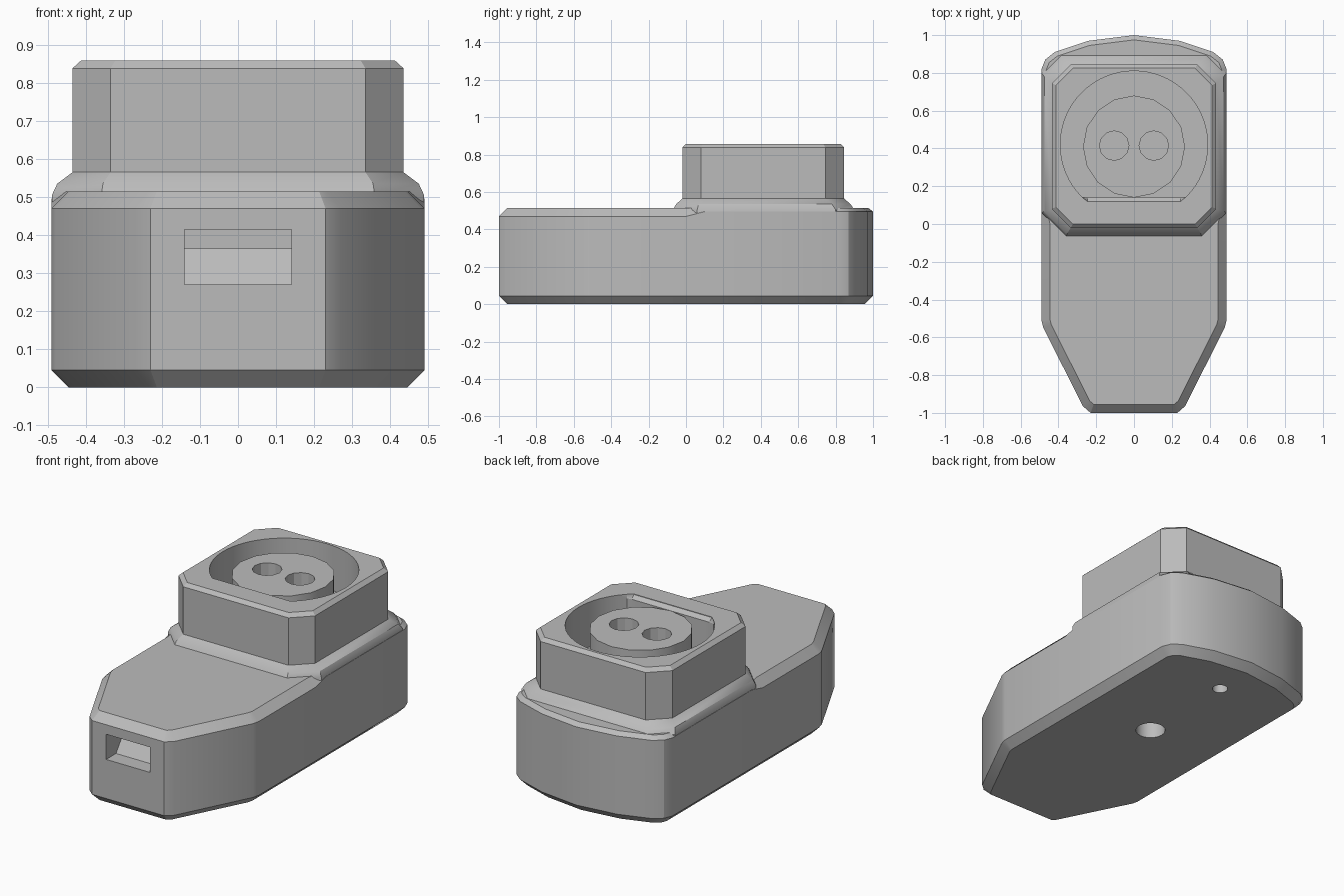
import bpy, bmesh, math
from mathutils import Vector

cube = bpy.data.objects.get("Cube")
if cube:
    bpy.data.objects.remove(cube, do_unlink=True)

grey = bpy.data.materials.new("plastic_grey")
grey.use_nodes = True
grey.diffuse_color = (0.5, 0.5, 0.5, 1)
grey.node_tree.nodes["Principled BSDF"].inputs["Base Color"].default_value = (0.5, 0.5, 0.5, 1)


def loft(name, rings):
    """Closed solid through rings of equal point count."""
    bm = bmesh.new()
    loops = [[bm.verts.new(p) for p in ring] for ring in rings]
    n = len(loops[0])
    for a, b in zip(loops, loops[1:]):
        for i in range(n):
            j = (i + 1) % n
            bm.faces.new((a[i], a[j], b[j], b[i]))
    bm.faces.new(loops[0][::-1])
    bm.faces.new(loops[-1])
    bmesh.ops.recalc_face_normals(bm, faces=bm.faces)
    mesh = bpy.data.meshes.new(name)
    bm.to_mesh(mesh)
    bm.free()
    mesh.materials.append(grey)
    obj = bpy.data.objects.new(name, mesh)
    bpy.context.collection.objects.link(obj)
    return obj


def at(points, z):
    return [(x, y, z) for x, y in points]


def circle(x, y, r, n):
    turn = 2 * math.pi / n
    return [(x + r * math.cos(i * turn), y + r * math.sin(i * turn)) for i in range(n)]


def cylinder(name, x, y, r, z0, z1, n):
    pts = circle(x, y, r, n)
    return loft(name, [at(pts, z0), at(pts, z1)])


def inset(points, amount):
    """Mitred inset of a counter-clockwise outline; amount depends on y."""
    out = []
    for i, p in enumerate(points):
        p, a, b = Vector(p), Vector(points[i - 1]), Vector(points[(i + 1) % len(points)])
        d1, d2 = (p - a).normalized(), (b - p).normalized()
        n1, n2 = Vector((-d1.y, d1.x)), Vector((-d2.y, d2.x))
        out.append(tuple(p + (n1 + n2) * amount(p.y) / (1 + n1.dot(n2))))
    return out


def octagon(hx, y0, y1, front, back):
    """Rectangle with cut corners, counter-clockwise from the front."""
    half = [(hx - front, y0), (hx, y0 + front), (hx, y1 - back), (hx - back, y1)]
    return half + [(-x, y) for x, y in half[::-1]]


def select(obj):
    bpy.ops.object.select_all(action="DESELECT")
    obj.select_set(True)
    bpy.context.view_layer.objects.active = obj


def cut(obj, cutter):
    cutter.hide_render = True
    mod = obj.modifiers.new("cut", "BOOLEAN")
    mod.operation, mod.solver, mod.object = "DIFFERENCE", "EXACT", cutter
    select(obj)
    bpy.ops.object.modifier_apply(modifier=mod.name)
    bpy.data.objects.remove(cutter, do_unlink=True)


# Main body: tapered front, bowed back, chamfered top and bottom
side = [(.23, -1), (.27, -.965), (.48, -.55), (.49, -.51), (.49, 0), (.49, .1),
        (.49, .82), (.47, .87), (.42, .91), (.24, .97), (0, 1)]
outline = side + [(-x, y) for x, y in side[-2::-1]]
shoulder = [(x, y, .47 if y < .05 else .495) for x, y in outline]
body = loft("body", [
    at(inset(outline, lambda y: .045), 0),
    at(outline, .045),
    shoulder,
    at(inset(outline, lambda y: .045 if y < .05 else .025), .515)])

# Port in the front face with a ramp inside
port = [(-1.1, .27), (-.91, .27), (-.84, .365), (-.8, .365), (-.8, .415), (-1.1, .415)]
cut(body, loft("port_cutter", [[(x, y, z) for y, z in port] for x in (-.14, .14)]))

# Round holes in the underside
for y, r in ((.14, .08), (.73, .042)):
    cut(body, cylinder("hole_cutter", 0, y, r, -.1, .22, 20))

# Sloped collar between body and raised block
collar = loft("collar", [
    at(octagon(.489, -.07, .9, .13, .1), .45),
    at(octagon(.489, -.07, .9, .13, .1), .505),
    at(octagon(.475, -.053, .88, .12, .1), .535),
    at(octagon(.435, -.02, .845, .1, .1), .565)])

# Raised block with cut corners
block = loft("raised_block", [
    at(octagon(.435, -.02, .845, .1, .1), .5),
    at(octagon(.435, -.02, .845, .1, .1), .838),
    at(octagon(.413, 0, .825, .09, .09), .858)])

# Round recess with a flat, chamfered front wall
rim = circle(0, .42, .39, 64)
flat = [[(x, max(y, chord)) for x, y in rim] for chord in (.14, .12)]
cut(block, loft("recess_cutter", [
    at(flat[0], .6), at(flat[0], .835), at(flat[1], .855), at(flat[1], .9)]))

# Island in the recess with two round contact holes
island = cylinder("socket_island", 0, .41, .27, .58, .835, 16)
for x in (-.105, .105):
    cut(island, cylinder("contact_cutter", x, .415, .078, .62, .9, 12))

for obj in (body, collar, block, island):
    select(obj)
    bpy.ops.object.shade_smooth_by_angle(angle=math.radians(28))
